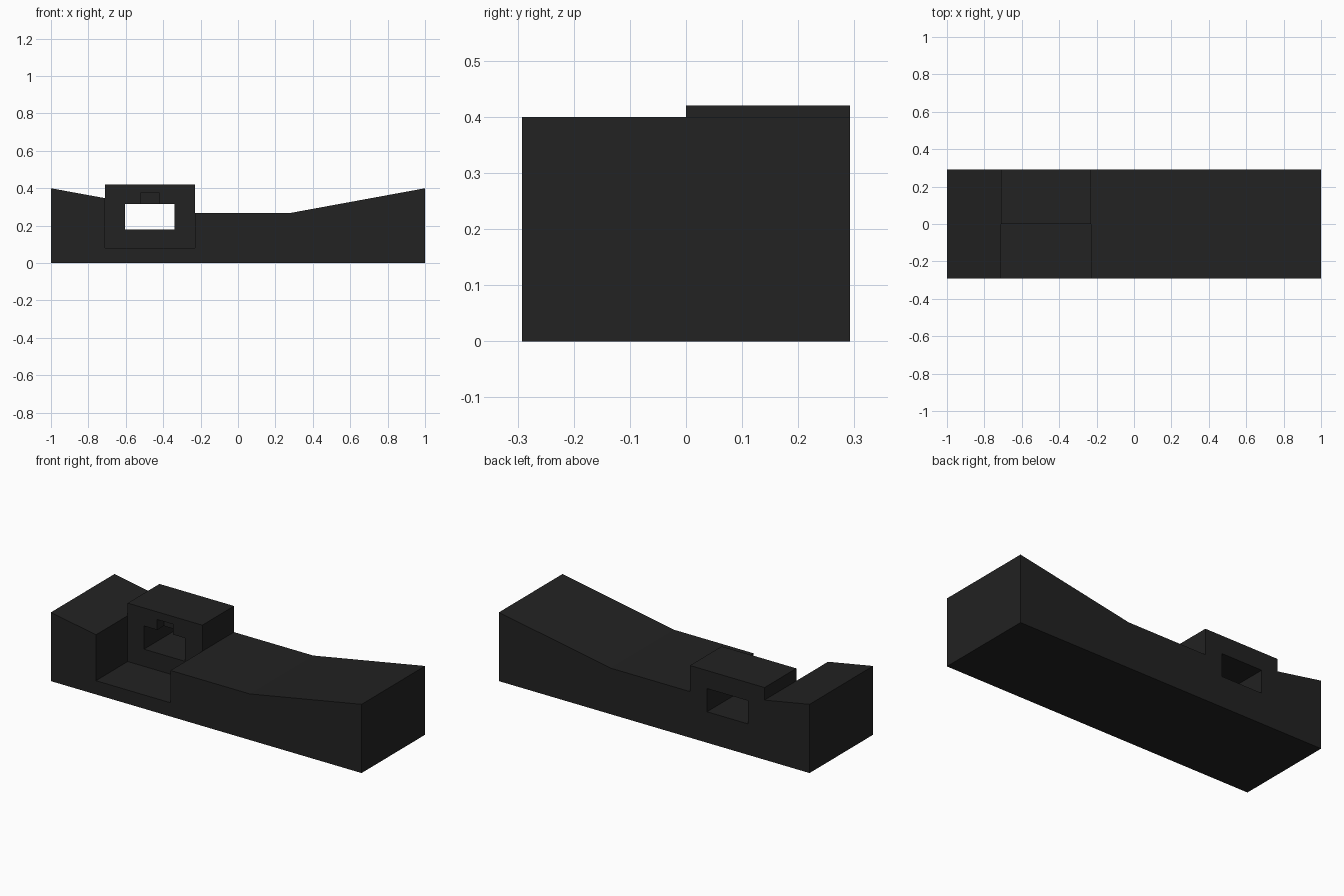
import bpy
import bmesh

if "Cube" in bpy.data.objects:
    bpy.data.objects.remove(bpy.data.objects["Cube"])

HALF = 0.292                 # half the depth
X0, X1 = -0.71, -0.23        # sides of the housing and its recess

black = bpy.data.materials.new("matte black")
black.diffuse_color = (0.016, 0.016, 0.016, 1)
black.use_nodes = True
black.node_tree.nodes["Principled BSDF"].inputs["Base Color"].default_value = black.diffuse_color


def extrude_profile(name, points, y0, y1):
    """Solid made by pushing an x-z outline from y0 to y1."""
    bm = bmesh.new()
    face = bm.faces.new([bm.verts.new((x, y0, z)) for x, z in points])
    moved = bmesh.ops.extrude_face_region(bm, geom=[face])["geom"]
    bmesh.ops.translate(bm, vec=(0, y1 - y0, 0),
                        verts=[v for v in moved if isinstance(v, bmesh.types.BMVert)])
    bmesh.ops.recalc_face_normals(bm, faces=bm.faces)
    mesh = bpy.data.meshes.new(name)
    bm.to_mesh(mesh)
    bm.free()
    mesh.materials.append(black)
    obj = bpy.data.objects.new(name, mesh)
    bpy.context.collection.objects.link(obj)
    return obj


def cut(target, name, x0, x1, y0, y1, z0, z1):
    """Cut a box out of the target and discard the cutter."""
    cutter = extrude_profile(name, [(x0, z0), (x1, z0), (x1, z1), (x0, z1)], y0, y1)
    cutter.hide_render = True
    mod = target.modifiers.new(name, 'BOOLEAN')
    mod.operation = 'DIFFERENCE'
    mod.solver = 'EXACT'
    mod.object = cutter
    bpy.context.view_layer.objects.active = target
    bpy.ops.object.modifier_apply(modifier=name)
    bpy.data.objects.remove(cutter)


# Long body with raised ends and the housing block rising from it
body = extrude_profile("body", [
    (-1, 0), (1, 0), (1, 0.4), (0.28, 0.268), (X1, 0.268),
    (X1, 0.42), (X0, 0.42), (X0, 0.347), (-1, 0.4)], -HALF, HALF)

# Recess in front of the housing
cut(body, "front_recess", X0, X1, -1, 0, 0.08, 1)
# Window through the housing
cut(body, "window", -0.605, -0.34, -0.1, 1, 0.18, 0.315)
# Shallow notch above the window
cut(body, "notch", -0.52, -0.42, -0.1, 0.06, 0.25, 0.375)
